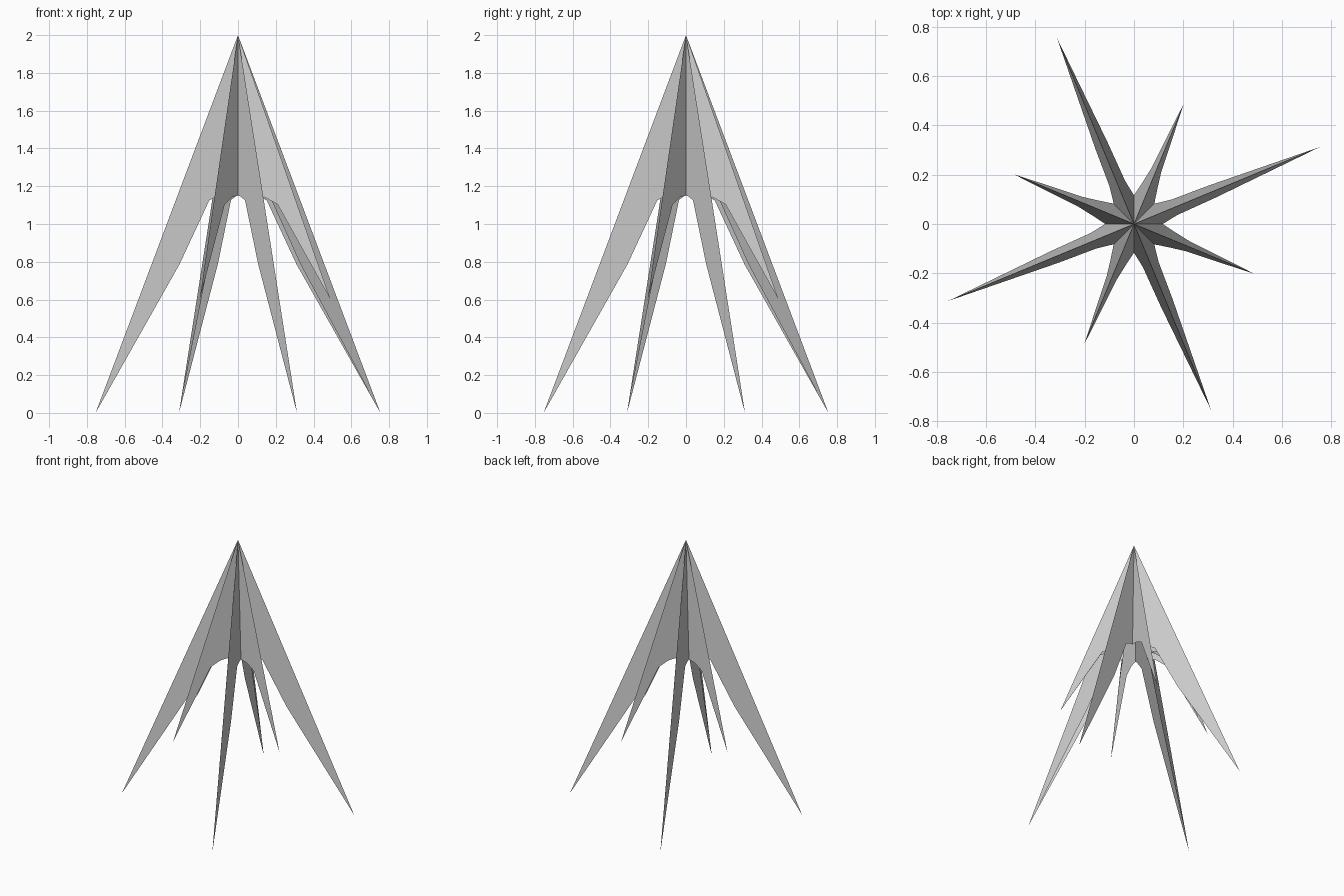
import bpy, bmesh
from math import cos, sin, radians
from mathutils import Vector

if "Cube" in bpy.data.objects:
    bpy.data.objects.remove(bpy.data.objects["Cube"])

APEX = Vector((0, 0, 2))


def polar(radius, degrees, z):
    a = radians(degrees)
    return Vector((radius * cos(a), radius * sin(a), z))


# Lower edge of each panel: (fraction along ridge, fraction along valley fold)
LONG_EDGE = [(0.04, 0.91), (0.119, 0.748), (0.342, 0.622)]
SHORT_EDGE = [(0.05, 0.92), (0.16, 0.746), (0.345, 0.485)]


def add_point(bm, angle, radius, tip_z, edge):
    """One folded point: two flat panels meeting at a sharp ridge."""
    tip = polar(radius, angle, tip_z)
    for side in (-1, 1):
        valley = polar(0.117, angle + side * 22.5, 1.15)
        pts = [APEX, valley]
        pts += [APEX + (tip - APEX) * s + (valley - APEX) * t for s, t in edge]
        pts.append(tip)
        if side > 0:
            pts.reverse()
        bm.faces.new([bm.verts.new(p) for p in pts])


# Folded star canopy with alternating long and short points
bm = bmesh.new()
for k in range(4):
    add_point(bm, 22.5 + 90 * k, 0.816, 0.0, LONG_EDGE)
    add_point(bm, -22.5 + 90 * k, 0.53, 0.6, SHORT_EDGE)
bmesh.ops.remove_doubles(bm, verts=bm.verts, dist=0.0005)
# orient every panel outward
for f in bm.faces:
    f.normal_update()
    if f.normal.z < 0:
        f.normal_flip()
mesh = bpy.data.meshes.new("folded_star_canopy")
bm.to_mesh(mesh)
bm.free()
canopy = bpy.data.objects.new("folded_star_canopy", mesh)
bpy.context.collection.objects.link(canopy)
